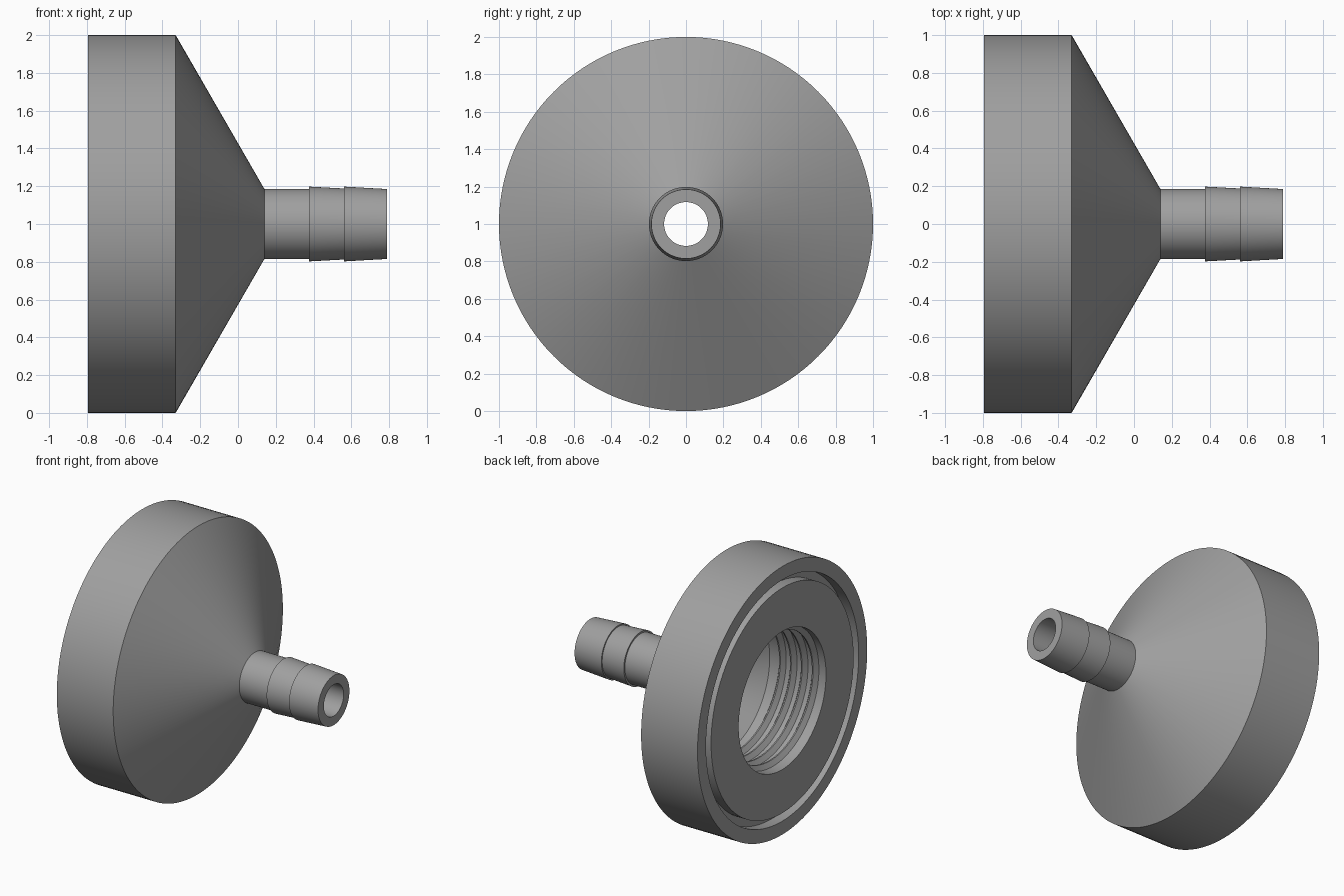
import bpy, bmesh, math
from mathutils import Vector

cube = bpy.data.objects.get("Cube")
if cube:
    bpy.data.objects.remove(cube, do_unlink=True)

grey = bpy.data.materials.new("grey_plastic")
grey.use_nodes = True
colour = (0.35, 0.35, 0.35, 1)
grey.diffuse_color = colour
grey.node_tree.nodes["Principled BSDF"].inputs["Base Color"].default_value = colour


def revolve(name, profile, turns=1, pitch=0.0, steps=128):
    """Sweep a closed (x, radius) profile about the X axis, as a ring or a helix."""
    bm = bmesh.new()
    verts = [bm.verts.new((x, 0, r)) for x, r in profile]
    edges = [bm.edges.new((v, verts[(i + 1) % len(verts)])) for i, v in enumerate(verts)]
    bmesh.ops.spin(bm, geom=verts + edges, cent=(0, 0, 0), axis=(1, 0, 0),
                   dvec=Vector((pitch / steps, 0, 0)), angle=2 * math.pi * turns,
                   steps=steps * turns, use_duplicate=False)
    if pitch:
        bmesh.ops.holes_fill(bm, edges=[e for e in bm.edges if e.is_boundary], sides=0)
    else:
        bmesh.ops.remove_doubles(bm, verts=bm.verts[:], dist=1e-4)
    bmesh.ops.recalc_face_normals(bm, faces=bm.faces[:])
    mesh = bpy.data.meshes.new(name)
    bm.to_mesh(mesh)
    bm.free()
    mesh.materials.append(grey)
    obj = bpy.data.objects.new(name, mesh)
    bpy.context.collection.objects.link(obj)
    obj.location.z = 1
    bpy.ops.object.select_all(action="DESELECT")
    obj.select_set(True)
    bpy.context.view_layer.objects.active = obj
    bpy.ops.object.shade_smooth_by_angle(angle=math.radians(25))
    return obj


BACK, SHOULDER, NECK, TIP = -0.795, -0.33, 0.14, 0.79
HOLE, BORE, HOSE = 0.515, 0.117, 0.185

# Hollow funnel body with the barbed hose spigot
outside = [(BACK, 1), (SHOULDER, 1), (NECK, HOSE),
           (0.375, HOSE), (0.375, 0.198), (0.56, 0.188),
           (0.56, 0.198), (TIP, HOSE)]
inside = [(TIP, BORE), (NECK, BORE), (SHOULDER, HOLE), (BACK, HOLE)]
seal_groove = [(BACK, 0.84), (BACK + 0.08, 0.84), (BACK + 0.08, 0.9), (BACK, 0.9)]
revolve("funnel_body", outside + inside + seal_groove)

# Helical ridge inside the back opening
pitch = 0.09
start = BACK + 0.03
ridge = [(start, HOLE + 0.01), (start + 0.03, HOLE - 0.035),
         (start + 0.04, HOLE - 0.035), (start + 0.07, HOLE + 0.01)]
revolve("internal_thread", ridge, turns=4, pitch=pitch, steps=96)
